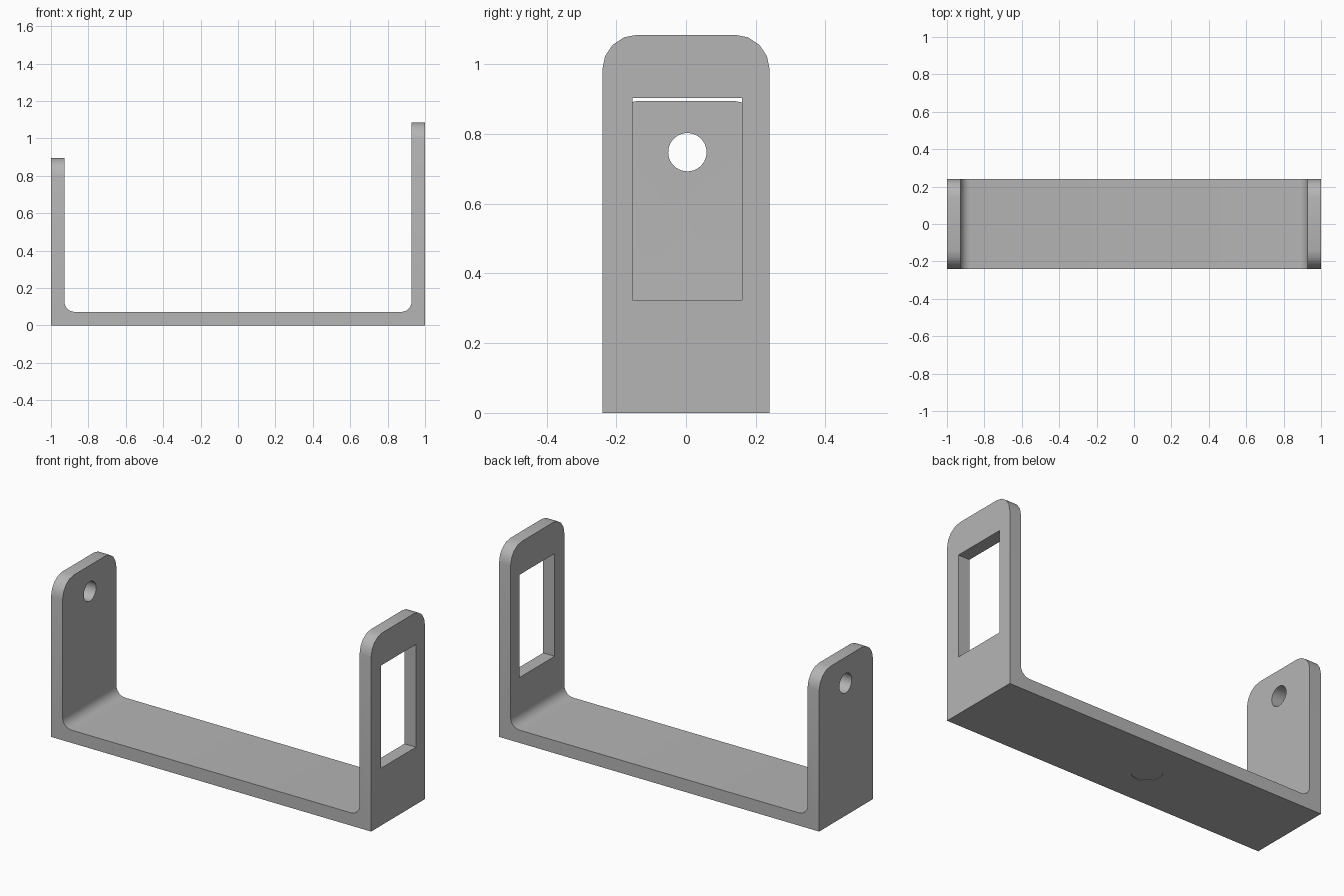
import bpy, bmesh, math

if "Cube" in bpy.data.objects:
    bpy.data.objects.remove(bpy.data.objects["Cube"], do_unlink=True)

WIDTH = 0.24       # half depth of the strap
WALL = 0.072       # sheet thickness
SHORT, TALL = 0.895, 1.085

grey = bpy.data.materials.new("plain grey")
grey.use_nodes = True
grey.diffuse_color = (0.46, 0.46, 0.46, 1)
grey.node_tree.nodes["Principled BSDF"].inputs["Base Color"].default_value = (0.46, 0.46, 0.46, 1)

# U-shaped bracket: profile extruded through its depth
inner = 1 - WALL
profile = [(-1, 0), (1, 0), (1, TALL), (inner, TALL), (inner, WALL),
           (-inner, WALL), (-inner, SHORT), (-1, SHORT)]
bm = bmesh.new()
face = bm.faces.new([bm.verts.new((x, -WIDTH, z)) for x, z in profile])
ext = bmesh.ops.extrude_face_region(bm, geom=[face])
bmesh.ops.translate(bm, vec=(0, 2 * WIDTH, 0),
                    verts=[g for g in ext["geom"] if isinstance(g, bmesh.types.BMVert)])
bmesh.ops.recalc_face_normals(bm, faces=bm.faces)


def round_edges(test, radius, segments):
    edges = [e for e in bm.edges if test(*(v.co for v in e.verts))]
    bmesh.ops.bevel(bm, geom=edges, offset=radius, segments=segments,
                    profile=0.5, affect='EDGES', clamp_overlap=False)


# Fillets inside the bends, then rounded upper corners on both walls
round_edges(lambda a, b: abs(a.y - b.y) > 0.1 and abs(a.z - WALL) < 1e-4
            and abs(b.z - WALL) < 1e-4, 0.055, 6)
round_edges(lambda a, b: abs(a.y - b.y) < 1e-4 and abs(a.z - b.z) < 1e-4
            and a.z > 0.5 and abs(a.x - b.x) > 0.01, 0.1, 4)

mesh = bpy.data.meshes.new("bracket")
bm.to_mesh(mesh)
bm.free()
mesh.materials.append(grey)
bracket = bpy.data.objects.new("bracket", mesh)
bpy.context.collection.objects.link(bracket)
bpy.context.view_layer.objects.active = bracket


def cut(cutter):
    """Subtract the cutter from the bracket and discard it."""
    cutter.hide_render = True
    cutter.data.materials.append(grey)
    bpy.context.view_layer.update()
    mod = bracket.modifiers.new("cut", 'BOOLEAN')
    mod.operation = 'DIFFERENCE'
    mod.solver = 'EXACT'
    mod.object = cutter
    bpy.context.view_layer.objects.active = bracket
    bpy.ops.object.modifier_apply(modifier=mod.name)
    bpy.data.objects.remove(cutter, do_unlink=True)


# Rectangular window in the tall wall
bpy.ops.mesh.primitive_cube_add(size=1, location=(1, 0.003, 0.614))
window = bpy.context.object
window.scale = (0.4, 0.314, 0.58)
cut(window)

# Round hole in the short wall
bpy.ops.mesh.primitive_cylinder_add(vertices=40, radius=0.055, depth=0.4,
                                    location=(-1, 0.004, 0.748),
                                    rotation=(0, math.pi / 2, 0))
cut(bpy.context.object)

# Shallow round seat under the base
bpy.ops.mesh.primitive_cylinder_add(vertices=40, radius=0.079, depth=0.006,
                                    location=(-0.083, 0, 0))
cut(bpy.context.object)

# Smooth the curves, keep the corners sharp
bpy.ops.object.select_all(action='DESELECT')
bracket.select_set(True)
bpy.context.view_layer.objects.active = bracket
bpy.ops.object.shade_smooth_by_angle(angle=math.radians(35))
